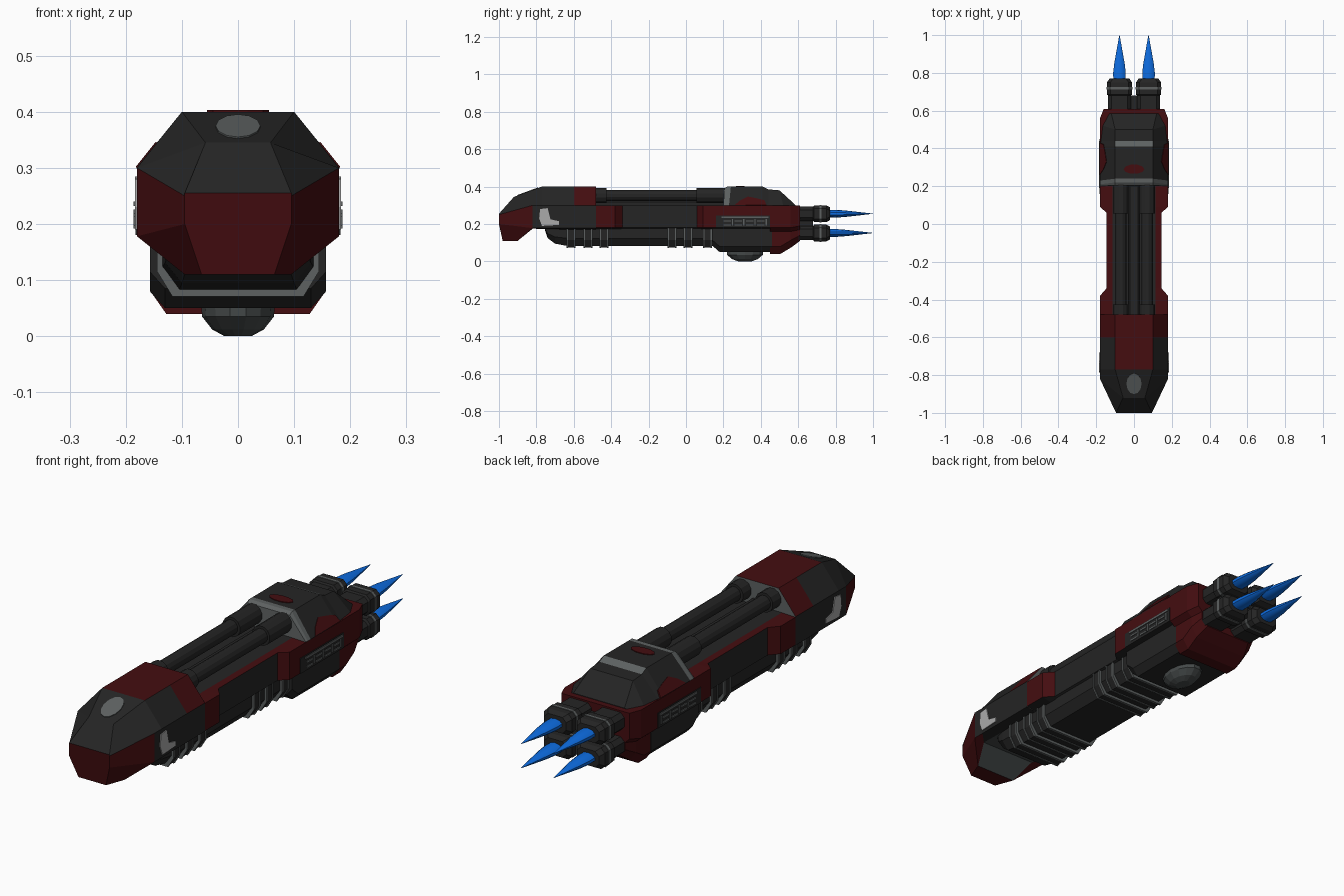
import bpy, bmesh, math
from mathutils import Vector

if "Cube" in bpy.data.objects:
    bpy.data.objects.remove(bpy.data.objects["Cube"])


def material(name, r, g, b):
    m = bpy.data.materials.new(name)
    m.diffuse_color = (r, g, b, 1)
    m.use_nodes = True
    m.node_tree.nodes["Principled BSDF"].inputs["Base Color"].default_value = m.diffuse_color
    return m


MATS = [material("dark_hull", .018, .018, .018), material("dark_red", .058, .004, .005),
        material("trim_grey", .11, .12, .12), material("pale_patch", .4, .4, .4),
        material("flame_blue", .004, .15, .75), material("belly_grey", .06, .068, .068)]
DARK, RED, GREY, PALE, BLUE, BELLY = range(6)


def finish(name, bm, rule):
    bmesh.ops.recalc_face_normals(bm, faces=bm.faces)
    bm.normal_update()
    for f in bm.faces:
        f.material_index = rule(f.calc_center_median(), f.normal) if callable(rule) else rule
    me = bpy.data.meshes.new(name)
    bm.to_mesh(me)
    bm.free()
    for m in MATS:
        me.materials.append(m)
    ob = bpy.data.objects.new(name, me)
    bpy.context.collection.objects.link(ob)
    return ob


def loft(name, rings, rule):
    """Skin a list of closed rings and cap both ends."""
    bm = bmesh.new()
    vs = [[bm.verts.new(p) for p in r] for r in rings]
    n = len(vs[0])
    for a, b in zip(vs, vs[1:]):
        for i in range(n):
            j = (i + 1) % n
            bm.faces.new((a[i], a[j], b[j], b[i]))
    bm.faces.new(vs[0])
    bm.faces.new(vs[-1])
    return finish(name, bm, rule)


def sym(pts):
    """Half ring (top to bottom, +x) completed with its mirror image."""
    return pts + [(-x, y, z) for x, y, z in reversed(pts)]


def section(y, *xz):
    return sym([(x, y, z) for x, z in xz])


def ring(x, y, z, rx, rz, n):
    k = math.pi / n
    return [(x + rx * math.cos(k + 2 * k * i), y, z + rz * math.sin(k + 2 * k * i)) for i in range(n)]


def block_ring(x, y, z, w, h, c=.018):
    q = [(w, h - c), (w - c, h), (c - w, h), (-w, h - c), (-w, c - h), (c - w, -h), (w - c, -h), (w, c - h)]
    return [(x + a, y, z + b) for a, b in q]


def plate(name, pts, mat, t=.003):
    """Thin painted plate straddling a surface."""
    p = [Vector(v) for v in pts]
    n = (p[1] - p[0]).cross(p[2] - p[0]).normalized() * t
    loft(name, [[v - n for v in p], [v + n for v in p]], mat)


def side_plates(name, pts, mat, t=.003):
    for s, tag in ((1, "_right"), (-1, "_left")):
        plate(name + tag, [(s * x, y, z) for x, y, z in pts], mat, t)


# Nose section
def head_rule(c, n):
    if n.y > .9:
        return GREY
    if n.z < -.3 and c.y > -.9 and abs(c.x) < .02:
        return BELLY
    if n.z > .2:
        if abs(n.x) > .3:
            return DARK if c.y < -.6 else RED
        return DARK if c.y < -.77 else RED
    return DARK if c.y > -.82 else RED


head = [sym([(.095, -1, .255), (.095, -1, .25), (.095, -1, .2), (.065, -.98, .11)]),
        sym([(.058, -.92, .345), (.18, -.82, .30), (.18, -.82, .178), (.095, -.9, .11)]),
        sym([(.10, -.77, .40), (.18, -.77, .30), (.18, -.77, .178), (.13, -.82, .175)])]
head += [section(y, (.10, .40), (.18, .30), (.18, .178), (.13, .17)) for y in (-.6, -.48)]
loft("nose_section", head, head_rule)
plate("nose_patch", [(.04 * math.cos(a), -.845 + .055 * math.sin(a), .3725 + .0202 * math.sin(a))
                     for a in [math.pi * i / 6 for i in range(12)]], GREY)
side_plates("cheek_patch", [(.181, y, z) for y, z in
            [(-.78, .28), (-.74, .285), (-.725, .225), (-.68, .215), (-.68, .195), (-.77, .19), (-.785, .23)]], PALE)


# Waisted main hull
def hull_rule(c, n):
    if n.z > .5:
        return RED if abs(c.x) > .1 else DARK
    if n.z < -.3:
        return DARK
    return DARK if -.33 < c.y < .05 else RED


loft("main_hull", [section(y, (.115, .30), (w, .298), (w, .18), (.12, .17)) for y, w in
     ((-.48, .18), (-.38, .18), (-.34, .145), (.06, .145), (.09, .18), (.45, .18))], hull_rule)

# Keel with clamp ribs
loft("keel", [section(y, (w, .19), (w, z + (.185 - z) * .4), (w - .03, z)) for y, w, z in
     ((-.755, .11, .17), (-.74, .12, .125), (-.70, .13, .095), (-.63, .135, .082), (.17, .135, .082))], DARK)


def rib(name, y0, y1, g, mat):
    loft(name, [section(y, (.137 + g, .18), (.137 + g, .115), (.11 + g, .078 - g)) for y in (y0, y1)], mat)


for i, y in enumerate((-.615, -.525, -.438, -.075, .01, .115)):
    rib(f"keel_rib_{i}", y - .02, y + .02, .004, DARK)
    for k in (-1, 1):
        rib(f"keel_rib_trim_{i}_{k}", y + k * .02 - .004, y + k * .02 + .004, .007, GREY)

# Lower rear block and belly dome
loft("rear_lower_block", [section(y, (.157, .22), (.157, z + .03), (.13, z)) for y, z in
     ((.14, .085), (.18, .05), (.46, .05))], DARK)
dome = []
for z, rx, ry in ((.06, .066, .10), (.035, .064, .098), (.012, .046, .07), (0, .024, .036)):
    dome.append([(rx * math.cos(a), .315 + ry * math.sin(a), z) for a in [math.pi * i / 7 for i in range(14)]])
loft("belly_dome", dome, BELLY)

# Red tail
tail = [section(y, (.18, .30), (.18, .18), (.156, .16), (.156, z + .04), (.128, z))
        for y, z in ((.45, .04), (.505, .04), (.56, .073))]
tail.append(section(.61, (.16, .30), (.16, .19), (.14, .17), (.14, .14), (.11, .11)))
loft("tail", tail, RED)

# Rear upper deck
deck = [sym([(.10, y, z), (w, y - d, .30), (w - .01, y - d, .28)]) for y, z, w, d in
        ((.205, .39, .178, .005), (.22, .40, .181, .01), (.24, .40, .181, .01), (.41, .40, .18, 0),
         (.44, .385, .175, 0), (.50, .38, .165, -.02))]
deck.append(section(.585, (.12, .302), (.13, .30), (.13, .28)))
loft("rear_deck", deck, lambda c, n: GREY if c.y < .24 or (.41 < c.y < .44 and n.z > .8) else DARK)
plate("deck_patch", [(.055 * math.cos(a), .29 + .025 * math.sin(a), .40)
                     for a in [math.pi * i / 5 for i in range(10)]], RED)
side_plates("deck_side_patch", [(.18 - .8 * (z - .3), y, z) for y, z in
            [(.26, .30), (.29, .325), (.33, .345), (.38, .335), (.42, .325), (.43, .30)]], RED)

# Side vents
side_plates("vent_panel", [(.18, .16, .18), (.18, .45, .18), (.18, .45, .245), (.18, .16, .245)], DARK)


def vent_bar(name, y0, y1, z0, z1):
    side_plates(name, [(.183, y0, z0), (.183, y1, z0), (.183, y1, z1), (.183, y0, z1)], GREY)


vent_bar("vent_top_bar", .19, .44, .232, .240)
for i in range(4):
    y = .20 + i * .06
    vent_bar(f"vent_slot_upper_{i}", y, y + .04, .213, .219)
    vent_bar(f"vent_slot_lower_{i}", y, y + .04, .192, .198)
    vent_bar(f"vent_post_{i}", y + .046, y + .052, .192, .226)

# Top conduits with sockets
for s, tag in ((1, "right"), (-1, "left")):
    for part, y0, y1, r in (("conduit", -.5, .22, .031), ("front_socket", -.50, -.425, .042),
                            ("rear_socket", .055, .215, .042)):
        loft(f"{part}_{tag}", [ring(s * .07, y, .352, r, r, 12) for y in (y0, y1)], DARK)
loft("centre_spine", [block_ring(0, y, .305, .03, .022, .01) for y in (-.48, .2)], DARK)

# Engines and flames
loft("engine_core", [block_ring(0, y, .203, .09, .06) for y in (.6, .68)], DARK)
for x in (-.077, .077):
    for z in (.255, .152):
        tag = f"{'right' if x > 0 else 'left'}_{'upper' if z > .2 else 'lower'}"
        loft(f"engine_{tag}", [block_ring(x, y, z, w, h) for y, w, h in
             ((.6, .06, .038), (.68, .06, .038), (.685, .066, .045), (.75, .066, .045), (.77, .052, .034))], DARK)
        loft(f"engine_band_{tag}", [block_ring(x, y, z, .068, .047) for y in (.713, .724)], GREY)
        flame = loft(f"flame_{tag}", [ring(x, y, z, r, r * .6, 10) for y, r in
                     ((.76, .034), (.80, .035), (.85, .029), (.92, .016), (1, .0008))], BLUE)
        bpy.context.view_layer.objects.active = flame
        flame.select_set(True)
        bpy.ops.object.shade_smooth_by_angle()
        flame.select_set(False)
